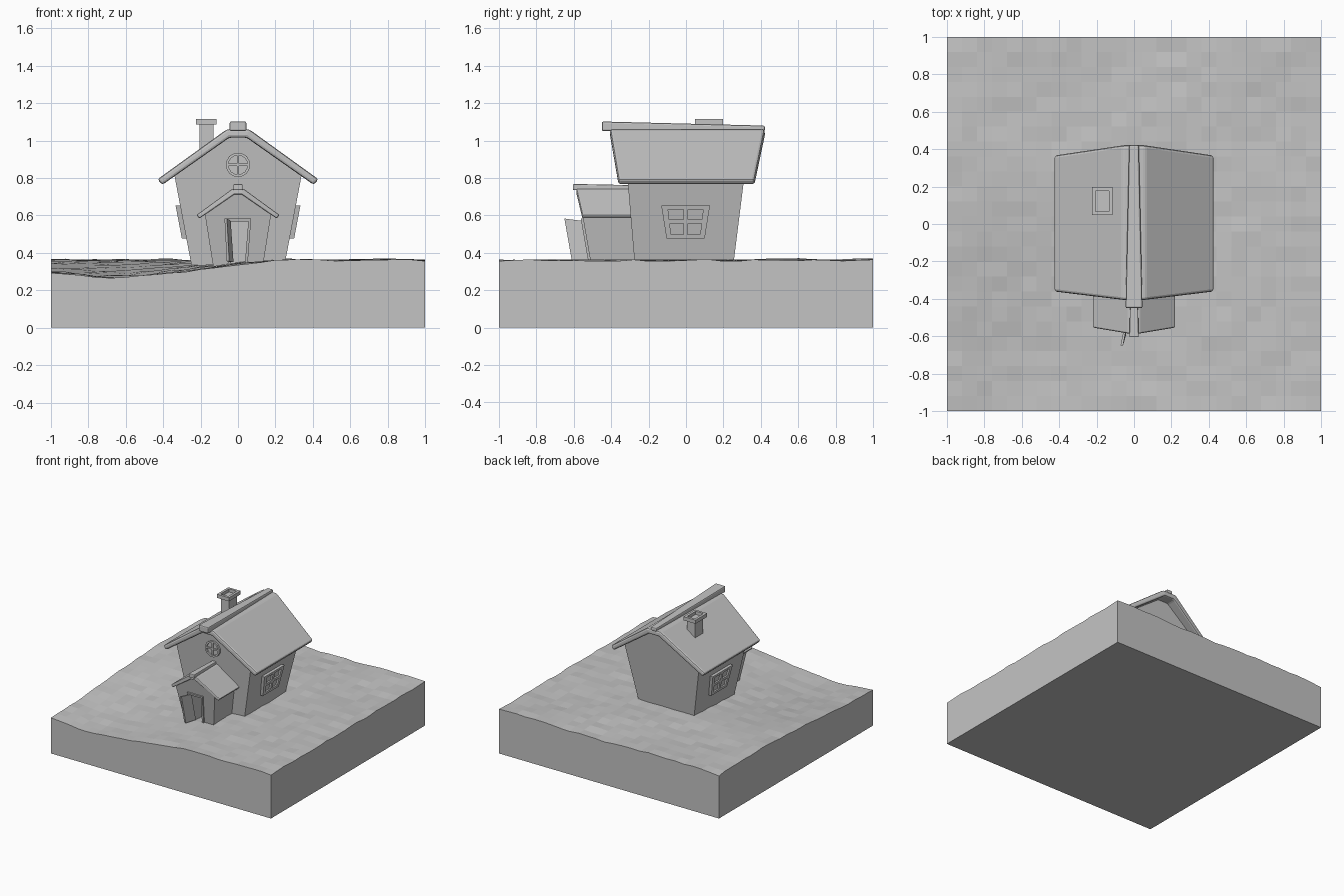
import bpy, bmesh, math, random
from mathutils import Vector

if "Cube" in bpy.data.objects:
    bpy.data.objects.remove(bpy.data.objects["Cube"])

random.seed(4)
grey = bpy.data.materials.new("plain grey")
grey.diffuse_color = (0.55, 0.55, 0.55, 1)
grey.use_nodes = True
grey.node_tree.nodes["Principled BSDF"].inputs["Base Color"].default_value = grey.diffuse_color


def finish(name, bm, bevel=0):
    bmesh.ops.recalc_face_normals(bm, faces=bm.faces)
    me = bpy.data.meshes.new(name)
    bm.to_mesh(me)
    bm.free()
    me.materials.append(grey)
    ob = bpy.data.objects.new(name, me)
    bpy.context.collection.objects.link(ob)
    if bevel:
        m = ob.modifiers.new("bevel", 'BEVEL')
        m.width, m.segments = bevel, 2
        m.limit_method, m.angle_limit = 'ANGLE', math.radians(35)
    return ob


def solid(name, a, b, bevel=0, caps=None):
    """Solid between two matching rings of points."""
    bm = bmesh.new()
    va = [bm.verts.new(p) for p in a]
    vb = [bm.verts.new(p) for p in b]
    n = len(a)
    for i in range(n):
        j = (i + 1) % n
        bm.faces.new((va[i], va[j], vb[j], vb[i]))
    for c in caps or [range(n)]:
        bm.faces.new([va[i] for i in c])
        bm.faces.new([vb[i] for i in c])
    return finish(name, bm, bevel)


def box(name, x0, x1, y0, y1, z0, z1, bevel=0):
    ring = lambda z: [(x0, y0, z), (x1, y0, z), (x1, y1, z), (x0, y1, z)]
    return solid(name, ring(z0), ring(z1), bevel)


def smooth(t):
    t = max(0, min(1, t))
    return t * t * (3 - 2 * t)


# ground block: bumpy top, sinking toward the front left
N = 25
bm = bmesh.new()
bmesh.ops.create_grid(bm, x_segments=N, y_segments=N, size=1)
for v in bm.verts:
    x, y = v.co.x, v.co.y
    dip = 0.09 * smooth((0.3 - x) / 0.95) - 0.025 * smooth((-0.7 - x) / 0.3)
    v.co.z = 0.36 - dip * smooth((0.4 - y) / 1.35) + random.uniform(-.005, .005)
    v.co.z += 0.01 * smooth((y - 0.2) / 0.4) * math.sin(5 * x + 1) * math.sin(4 * y)
rim = [e for e in bm.edges if e.is_boundary]
ext = bmesh.ops.extrude_edge_only(bm, edges=rim)['geom']
for g in ext:
    if isinstance(g, bmesh.types.BMVert):
        g.co.z = 0
bmesh.ops.holes_fill(bm, edges=[e for e in bm.edges if e.is_boundary], sides=0)
finish("ground", bm)


# house walls, flaring upward to the gables
def main_front(z):
    return -0.275 - (z - 0.35) * 0.085


def main_back(z):
    return 0.255 + (z - 0.35) * 0.125


def main_side(z):
    return 0.252 + (z - 0.35) * 0.19


def gable(prof, yfun):
    return [(x, yfun(z), z) for x, z in prof]


prof = [(-.248, .33), (.248, .33), (.339, .81), (.045, 1.018), (-.045, 1.018), (-.339, .81)]
solid("house_walls", gable(prof, main_front), gable(prof, main_back))


# roofs: bent slabs, longer at the ridge than at the eaves
def roof(name, ex, ez, rx, rz, ux, uz, vx, vz, front, back, bevel):
    p = [(-ex, ez), (-rx, rz), (rx, rz), (ex, ez), (ux, uz), (vx, vz), (-vx, vz), (-ux, uz)]

    def at(x, ends):
        t = (ex - abs(x)) / (ex - rx)
        return ends[0] + (ends[1] - ends[0]) * t
    solid(name, [(x, at(x, front), z) for x, z in p], [(x, at(x, back), z) for x, z in p],
          bevel, [(0, 1, 6, 7), (1, 2, 5, 6), (2, 3, 4, 5)])


roof("main_roof", .43, .793, .06, 1.06, .405, .763, .045, 1.016,
     (-.36, -.405), (.365, .42), .013)
roof("porch_roof", .222, .602, .03, .742, .207, .583, .02, .712,
     (-.553, -.585), (-.28, -.28), .007)


def ridge(name, w0, w1, y0, y1, z0, t0, t1, bevel):
    solid(name, [(-w0, y0, z0), (w0, y0, z0), (w0, y0, t0), (-w0, y0, t0)],
          [(-w1, y1, z0), (w1, y1, z0), (w1, y1, t1), (-w1, y1, t1)], bevel)


ridge("main_ridge_cap", .045, .026, -.45, .422, 1.05, 1.102, 1.08, .009)
ridge("porch_ridge_cap", .025, .018, -.605, -.29, .735, .768, .762, .006)

# chimney and its hollow cap
box("chimney", -.205, -.13, .07, .175, .86, 1.09)
bm = bmesh.new()
bmesh.ops.create_cube(bm, size=1)
for v in bm.verts:
    v.co = Vector((-.17 + v.co.x * .11, .122 + v.co.y * .15, 1.1 + v.co.z * .03))
bm.faces.ensure_lookup_table()
top = max(bm.faces, key=lambda f: f.calc_center_median().z)
bmesh.ops.inset_region(bm, faces=[top], thickness=.028)
hole = bmesh.ops.extrude_discrete_faces(bm, faces=[top])['faces'][0]
for v in hole.verts:
    v.co.z -= .026
finish("chimney_cap", bm)


# porch walls with a doorway cut in
def porch_front(z):
    return -0.51 - (z - 0.35) * 0.174


prof = [(-.133, .33), (.133, .33), (.177, .607), (.02, .714), (-.02, .714), (-.177, .607)]
porch = solid("porch_walls", gable(prof, porch_front), gable(prof, lambda z: -.27))
prof = [(-.035, .32), (.038, .32), (.056, .567), (-.056, .567)]
cut = solid("doorway_cutter", gable(prof, lambda z: -.62), gable(prof, lambda z: -.36))
cut.hide_render = True
cut.hide_set(True)
m = porch.modifiers.new("doorway", 'BOOLEAN')
m.object, m.solver = cut, 'EXACT'


# door frame and open door
def frame_bar(name, prof):
    solid(name, gable(prof, lambda z: porch_front(z) - .012),
          gable(prof, lambda z: porch_front(z) + .012))


for s, n in ((-1, "left"), (1, "right")):
    frame_bar("door_jamb_" + n, [(s * .036, .33), (s * .051, .33), (s * .07, .583), (s * .055, .567)])
frame_bar("door_lintel", [(-.055, .567), (.055, .567), (.07, .583), (-.07, .583)])
leaf = [(-.037, -.512, .35), (-.06, -.61, .355), (-.072, -.65, .583), (-.052, -.548, .57)]
solid("open_door", leaf, [(x + .013, y, z) for x, y, z in leaf])


# side windows: four sunken panes in a tapered frame
def lerp(a, b, t):
    return a + (b - a) * t


us = [0, .13, .45, .55, .87, 1]
vs = [0, .12, .45, .57, .89, 1]
for s, n in ((-1, "left"), (1, "right")):
    bm = bmesh.new()
    grid = []
    for v in vs:
        z, w = lerp(.477, .652, v), lerp(.102, .13, v)
        grid.append([bm.verts.new((s * (main_side(z) + .024), lerp(-w, w, u) - .002, z)) for u in us])
    panes = []
    for i in range(5):
        for j in range(5):
            q = (grid[i][j], grid[i][j + 1], grid[i + 1][j + 1], grid[i + 1][j])
            f = bm.faces.new(q if s > 0 else q[::-1])
            if i in (1, 3) and j in (1, 3):
                panes.append(f)
    rim = [e for e in bm.edges if e.is_boundary]
    for g in bmesh.ops.extrude_edge_only(bm, edges=rim)['geom']:
        if isinstance(g, bmesh.types.BMVert):
            g.co.x -= s * .028
    for f in bmesh.ops.extrude_discrete_faces(bm, faces=panes)['faces']:
        for v in f.verts:
            v.co.x -= s * .014
    finish("window_" + n, bm)

# round gable window
bm = bmesh.new()
C = (0, .87)
rings = []
for r, y in ((.066, -.31), (.066, -.337), (.052, -.337), (.052, -.325)):
    rings.append([bm.verts.new((r * math.cos((k + .5) * math.pi / 6), y,
                                C[1] + r * math.sin((k + .5) * math.pi / 6))) for k in range(12)])
for a, b in zip(rings, rings[1:]):
    for k in range(12):
        j = (k + 1) % 12
        bm.faces.new((a[k], a[j], b[j], b[k]))
bm.faces.new(rings[-1])
bm.faces.new(rings[0])
finish("round_window", bm)
box("round_window_upright", -.006, .006, -.334, -.32, .819, .921)
box("round_window_crossbar", -.051, .051, -.334, -.32, .864, .876)
